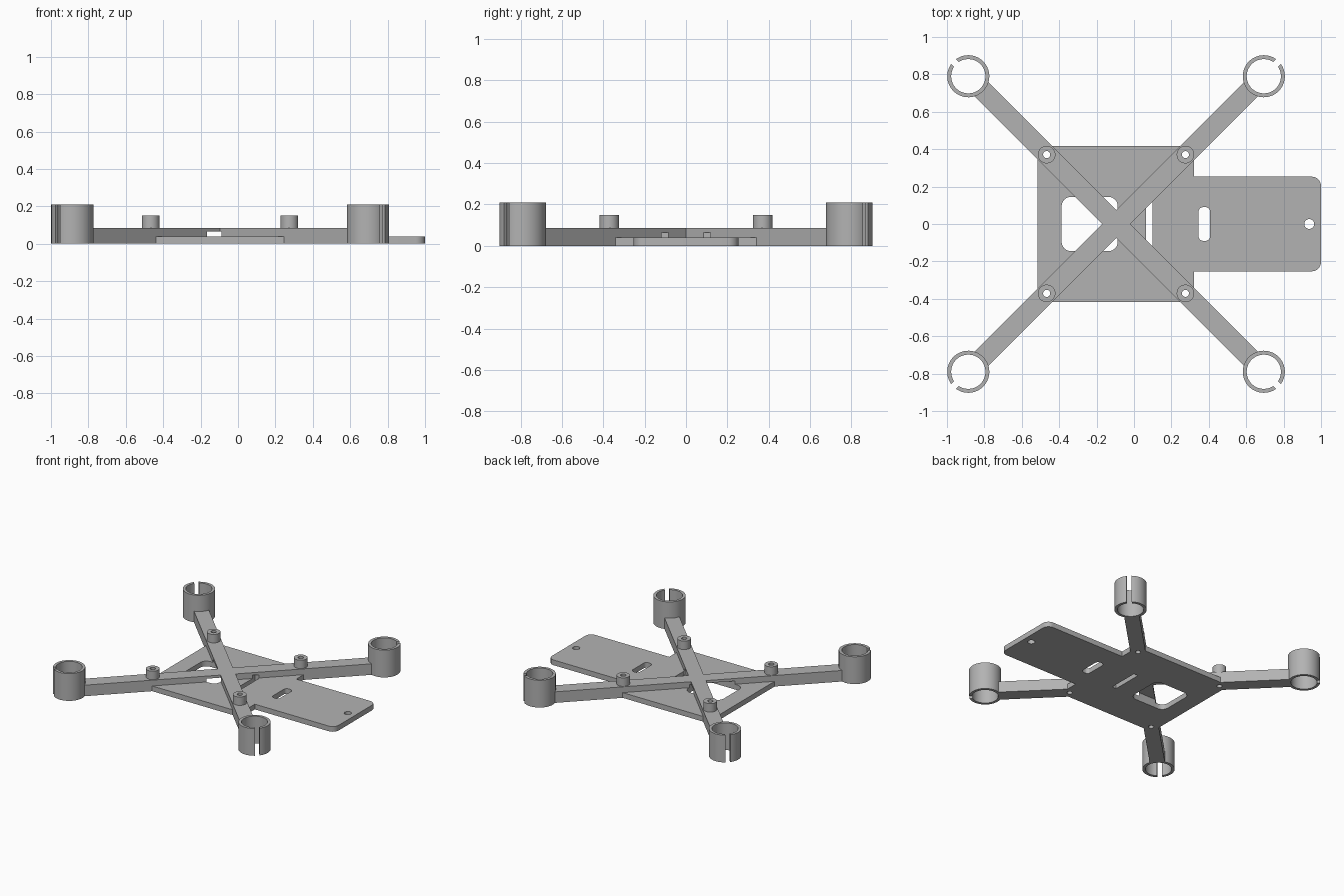
import bpy, bmesh
from math import sin, cos, pi, radians, hypot
from mathutils import Matrix, Vector

if "Cube" in bpy.data.objects:
    bpy.data.objects.remove(bpy.data.objects["Cube"], do_unlink=True)

GREY = (0.45, 0.45, 0.45, 1)
grey = bpy.data.materials.new("plastic grey")
grey.diffuse_color = GREY
grey.use_nodes = True
grey.node_tree.nodes["Principled BSDF"].inputs["Base Color"].default_value = GREY

HUB_X = -0.096          # centre of the arm cross
REACH = 0.79            # motor mount offset along x and y
POST = 0.371            # standoff offset along x and y
HALF = 0.053            # half width of an arm
PLATE_TOP, CUT_TOP, ARM_TOP = 0.04, 0.065, 0.085
SIGNS = [(sx, sy) for sx in (-1, 1) for sy in (-1, 1)]


def prism(name, outline, z0, z1):
    """Extrude a flat outline between two heights."""
    bm = bmesh.new()
    base = bm.faces.new([bm.verts.new((x, y, z0)) for x, y in outline])
    top = bmesh.ops.extrude_face_region(bm, geom=[base])["geom"]
    verts = [g for g in top if isinstance(g, bmesh.types.BMVert)]
    bmesh.ops.translate(bm, verts=verts, vec=(0, 0, z1 - z0))
    bmesh.ops.recalc_face_normals(bm, faces=bm.faces)
    mesh = bpy.data.meshes.new(name)
    bm.to_mesh(mesh)
    bm.free()
    mesh.materials.append(grey)
    obj = bpy.data.objects.new(name, mesh)
    bpy.context.collection.objects.link(obj)
    return obj


def circle(x, y, r, n=48):
    return [(x + r * cos(2 * pi * i / n), y + r * sin(2 * pi * i / n)) for i in range(n)]


def rounded_rect(x0, x1, half_y, r, n=8):
    pts = []
    corners = ((x1 - r, half_y - r), (x0 + r, half_y - r),
               (x0 + r, r - half_y), (x1 - r, r - half_y))
    for k, (cx, cy) in enumerate(corners):
        for i in range(n + 1):
            a = pi / 2 * (k + i / n)
            pts.append((cx + r * cos(a), cy + r * sin(a)))
    return pts


def cut(obj, outlines, z0, z1):
    """Cut vertical openings through an object."""
    for outline in outlines:
        cutter = prism("cutter", outline, z0, z1)
        cutter.hide_render = True
        mod = obj.modifiers.new("cut", "BOOLEAN")
        mod.operation, mod.solver, mod.object = "DIFFERENCE", "EXACT", cutter
        bpy.context.view_layer.objects.active = obj
        bpy.ops.object.modifier_apply(modifier=mod.name)
        bpy.data.objects.remove(cutter, do_unlink=True)


def smooth(obj):
    bpy.ops.object.select_all(action="DESELECT")
    obj.select_set(True)
    bpy.context.view_layer.objects.active = obj
    bpy.ops.object.shade_smooth_by_angle(angle=radians(30))


# Openings shared by the plate and the arms
window = rounded_rect(-0.387, -0.087, 0.145, 0.05)
strap_slot = [(0.064, -0.118), (0.1, -0.118), (0.1, 0.118), (0.064, 0.118)]
posts = [(HUB_X + sx * POST, sy * POST) for sx, sy in SIGNS]
screw_holes = [circle(x, y, 0.019, 24) for x, y in posts]

# Base plate: wide body with a rounded tail
tail = [p for p in rounded_rect(0.2, 1.0, 0.253, 0.05) if p[0] > 0.5]
upper = [p for p in tail if p[1] > 0]
lower = [p for p in tail if p[1] < 0]
body = [(0.32, 0.253), (0.32, 0.418), (-0.515, 0.418),
        (-0.515, -0.418), (0.32, -0.418), (0.32, -0.253)]
plate = prism("base_plate", upper + body + lower, 0, PLATE_TOP)
cable_slot = rounded_rect(0.345, 0.407, 0.09, 0.025)
cut(plate, [window, strap_slot, cable_slot, circle(0.937, 0, 0.026, 32)] + screw_holes, -0.1, 0.1)
smooth(plate)

# Crossed arms, notched underneath by the openings
length = hypot(REACH, REACH) - 0.096
cross = []
for k in range(4):
    turn = Matrix.Rotation(pi / 4 + k * pi / 2, 2)
    for p in ((length, -HALF), (length, HALF), (HALF, HALF)):
        v = turn @ Vector(p)
        cross.append((v.x + HUB_X, v.y))
arms = prism("crossed_arms", cross, 0, ARM_TOP)
cut(arms, [window, strap_slot], -0.1, CUT_TOP)
cut(arms, screw_holes, -0.1, 0.2)
smooth(arms)

# Hollow standoffs on the arms
for (x, y), hole in zip(posts, screw_holes):
    post = prism("standoff", circle(x, y, 0.047, 32), ARM_TOP, 0.15)
    cut(post, [hole], 0, 0.3)
    smooth(post)

# Split motor rings, each gap facing outward
R_OUT, R_IN, GAP = 0.1125, 0.0915, 0.035
for sx, sy in SIGNS:
    cx, cy = HUB_X + sx * REACH, sy * REACH
    ring = []
    for r, order in ((R_OUT, 1), (R_IN, -1)):
        g = GAP / 2 / r
        arc = [g + (2 * pi - 2 * g) * i / 56 for i in range(57)][::order]
        ring += [(r * cos(a), r * sin(a)) for a in arc]
    turn = Matrix.Rotation(Vector((1, 0)).angle_signed(Vector((sx, -sy))), 2)
    turned = [turn @ Vector(p) for p in ring]
    mount = prism("motor_ring", [(cx + v.x, cy + v.y) for v in turned], 0, 0.21)
    smooth(mount)
